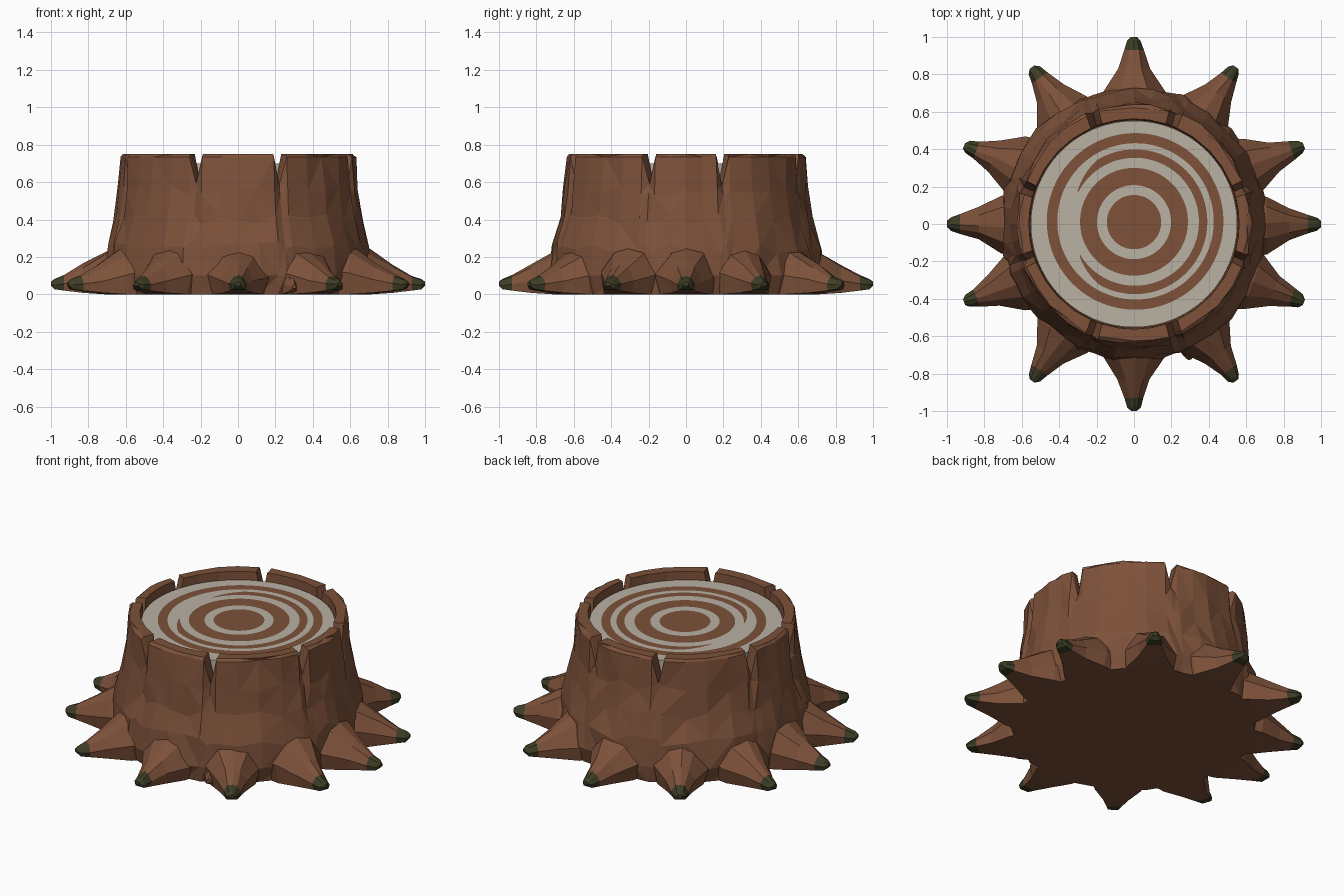
import bpy, bmesh, math, random
from math import sin, cos, pi, radians

if "Cube" in bpy.data.objects:
    bpy.data.objects.remove(bpy.data.objects["Cube"])
random.seed(4)


def material(name, rgb):
    m = bpy.data.materials.new(name)
    m.diffuse_color = (*rgb, 1)
    m.use_nodes = True
    m.node_tree.nodes["Principled BSDF"].inputs["Base Color"].default_value = m.diffuse_color
    return m


BARK = material("bark_brown", (0.205, 0.083, 0.042))
WOOD = material("pale_wood", (0.48, 0.44, 0.37))
MOSS = material("moss_green", (0.047, 0.046, 0.019))


def finish(bm, name, mats):
    bmesh.ops.recalc_face_normals(bm, faces=bm.faces)
    me = bpy.data.meshes.new(name)
    bm.to_mesh(me)
    bm.free()
    for m in mats:
        me.materials.append(m)
    ob = bpy.data.objects.new(name, me)
    bpy.context.collection.objects.link(ob)
    return ob


def bridge(bm, a, b, mat=0):
    n = len(a)
    for i in range(n):
        j = (i + 1) % n
        bm.faces.new((a[i], a[j], b[j], b[i])).material_index = mat


# Bark shell: lathed wall with V notches cut into the rim
notches = [18, 69, 111, 162, 198, 249, 291, 342]
columns = []                                    # (angle, notch flag)
for k, n in enumerate(notches):
    nxt = notches[(k + 1) % 8] + (360 if k == 7 else 0)
    a, b = n + 3.3, nxt - 3.3
    columns += [(n - 3.3, 0), (n, 1)]
    columns += [(a + (b - a) * t, 0) for t in (0, 0.26, 0.5, 0.77)]
# (radius, height): outside from the ground up, over the rim, down inside
profile = [(0.69, 0.0), (0.715, 0.1), (0.70, 0.25), (0.66, 0.4), (0.638, 0.55),
           (0.625, 0.735), (0.612, 0.75), (0.562, 0.75), (0.555, 0.55)]
bm = bmesh.new()
rings = [[] for _ in profile]
for ang, notch in columns:
    a = radians(ang)
    depth = random.uniform(0.57, 0.60)
    for i, (r, z) in enumerate(profile):
        if i < 7:
            r += random.uniform(-0.010, 0.010)
        if 2 <= i <= 4:
            z += random.uniform(-0.03, 0.03)
        if notch:
            z = min(z, depth - (0.02 if i == 4 else 0))
            r -= 0.012 if 3 <= i <= 6 else 0
        y_stretch = 1.025 if i < 7 else 1.0
        rings[i].append(bm.verts.new((r * cos(a), r * sin(a) * y_stretch, z)))
for low, high in zip(rings, rings[1:]):
    bridge(bm, low, high)
bm.faces.new(rings[0])
bmesh.ops.triangulate(bm, faces=[f for f in bm.faces if len(f.verts) == 4])
finish(bm, "bark_trunk", [BARK])


# Wood core with growth rings inset into its top
def offset_circle(r, dx, dy):
    return lambda a: r + dx * cos(a) + dy * sin(a)


def crescent_width(a):
    away = pi - abs((a + pi) % (2 * pi) - pi)   # angle from the left side
    return 0.045 * min(1, max(0, (away - 0.45) / 0.6))


crescent_in = offset_circle(0.342, 0.005, 0.012)
edges = [offset_circle(0.145, 0, 0.01), offset_circle(0.198, 0, 0.01),
         offset_circle(0.288, 0, 0.012), crescent_in,
         lambda a: crescent_in(a) + max(0.002, crescent_width(a)),
         offset_circle(0.418, 0.008, 0.014), offset_circle(0.472, 0.006, 0.014),
         offset_circle(0.552, 0, 0)]
bm = bmesh.new()
N = 96
angles = [2 * pi * i / N for i in range(N)]
loops = [[bm.verts.new((e(a) * cos(a), e(a) * sin(a), 0.70)) for a in angles]
         for e in edges]
bm.faces.new(loops[0]).material_index = 1
for k, (a, b) in enumerate(zip(loops, loops[1:])):
    bridge(bm, a, b, k % 2)
for f in bm.faces:                              # blend the crescent's closed end
    c = f.calc_center_median()
    if f.calc_area() < 0.0001 and c.x < 0:
        f.material_index = 0
base = [bm.verts.new((0.552 * cos(a), 0.552 * sin(a), 0.45)) for a in angles]
bridge(bm, loops[-1], base)
bm.faces.new(base)
finish(bm, "wood_core", [WOOD, BARK])


# Roots: faceted tapering lofts with mossy tips
# stations: (distance from axis, half width, underside, top)
ROOT = [(0.57, 0.19, 0.0, 0.30), (0.71, 0.155, 0.0, 0.235),
        (0.83, 0.088, 0.008, 0.16), (0.93, 0.05, 0.02, 0.10),
        (0.98, 0.035, 0.027, 0.082), (1.0, 0.016, 0.045, 0.068)]
TWIG = [(0.62, 0.07, 0.0, 0.18), (0.70, 0.05, 0.0, 0.15),
        (0.76, 0.025, 0.015, 0.085), (0.785, 0.01, 0.03, 0.055)]
SECTION = [(-0.85, 0), (-1, 0.45), (-0.5, 0.9), (0.05, 1), (0.55, 0.88),
           (1, 0.42), (0.85, 0)]


def root(name, base_deg, tip_deg, stations, jitter=0.012):
    bm = bmesh.new()
    b, t = radians(base_deg), radians(tip_deg)
    r0, r1 = stations[0][0], stations[-1][0]
    start = (r0 * cos(b), r0 * sin(b))
    end = (r1 * cos(t), r1 * sin(t))
    d = math.atan2(end[1] - start[1], end[0] - start[0])
    loops = []
    for r, w, z0, z1 in stations:
        s = (r - r0) / (r1 - r0)
        cx = start[0] + (end[0] - start[0]) * s
        cy = start[1] + (end[1] - start[1]) * s
        loop = []
        for u, v in SECTION:
            k = jitter * (w / 0.16) if v > 0 else 0
            side = u * w + random.uniform(-k, k)
            z = z0 + v * (z1 - z0) + random.uniform(-k, k)
            loop.append(bm.verts.new((cx - sin(d) * side, cy + cos(d) * side, z)))
        loops.append(loop)
    for i, (p, q) in enumerate(zip(loops, loops[1:])):
        bridge(bm, p, q, 1 if stations[i][0] > 0.92 else 0)
    bm.faces.new(loops[0])
    bm.faces.new(loops[-1]).material_index = 1 if r1 > 0.92 else 0
    finish(bm, name, [BARK, MOSS])


spread = [(0, 0), (28, 24.7), (58, 57), (90, 90), (122, 123), (152, 155.3)]
for i, (b, t) in enumerate(spread):
    root(f"root_{i + 1}", b, t, ROOT)
    root(f"root_{i + 7}", b + 180, t + 180, ROOT)
root("small_root", -66.5, -67.5, TWIG)
